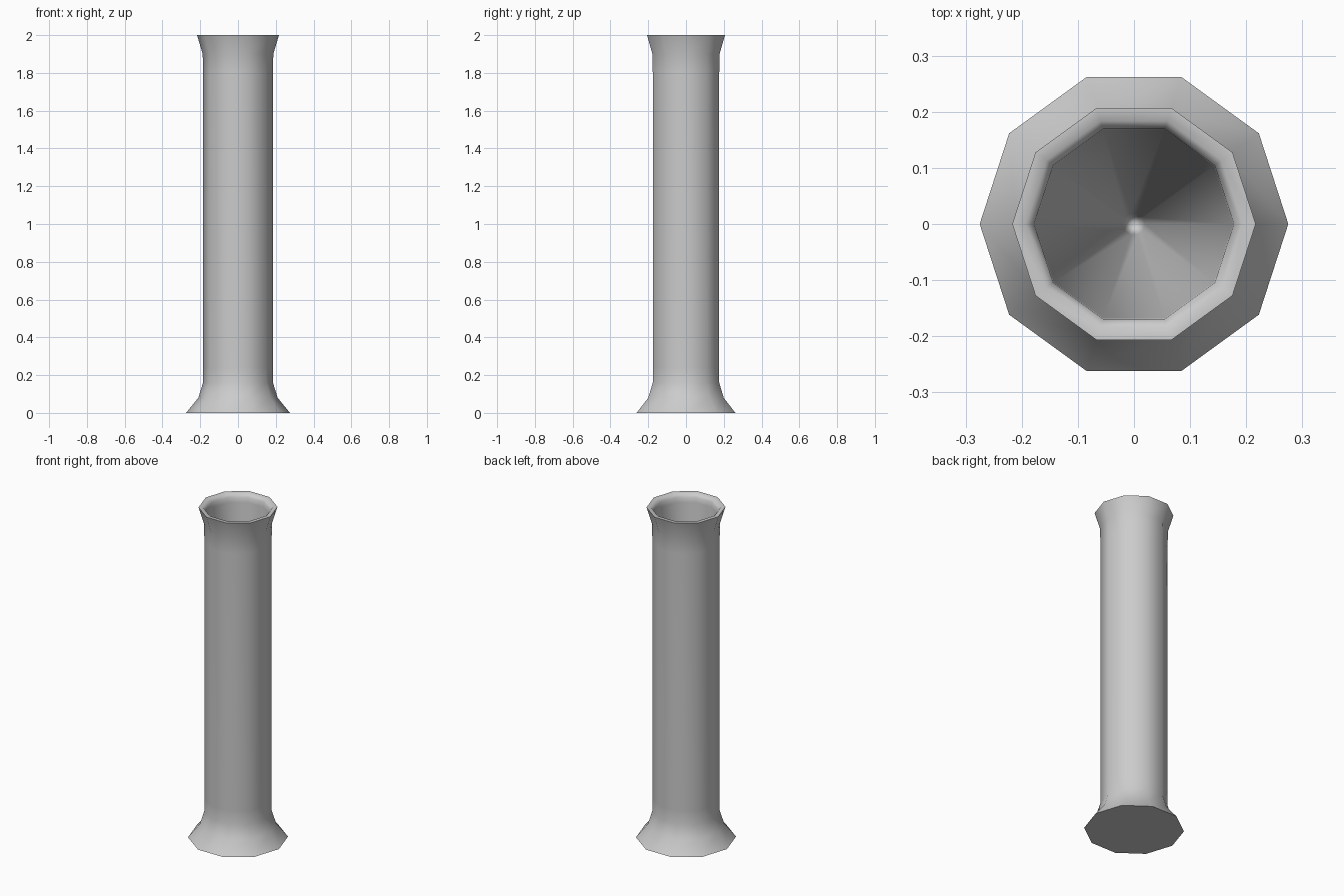
import bpy, bmesh, math

if "Cube" in bpy.data.objects:
    bpy.data.objects.remove(bpy.data.objects["Cube"])

SIDES = 10

def lathe(name, profile):
    """Spin a (radius, z) profile into a ten-sided solid; radius 0 makes a point."""
    bm = bmesh.new()
    rings = []
    for r, z in profile:
        if r == 0:
            rings.append([bm.verts.new((0, 0, z))] * SIDES)
        else:
            rings.append([bm.verts.new((r * math.cos(2 * math.pi * i / SIDES),
                                        r * math.sin(2 * math.pi * i / SIDES), z))
                          for i in range(SIDES)])
    bm.faces.new(rings[0][::-1])  # flat underside
    for a, b in zip(rings, rings[1:]):
        for i in range(SIDES):
            j = (i + 1) % SIDES
            if b[i] is b[j]:
                bm.faces.new((a[i], a[j], b[i]))
            else:
                bm.faces.new((a[i], a[j], b[j], b[i]))
    bmesh.ops.recalc_face_normals(bm, faces=bm.faces)
    mesh = bpy.data.meshes.new(name)
    bm.to_mesh(mesh)
    bm.free()
    obj = bpy.data.objects.new(name, mesh)
    bpy.context.collection.objects.link(obj)
    return obj

# Flared foot, straight shaft, flared lip, then the tapering hollow inside
column = lathe("hollow_column", [
    (0.275, 0.0), (0.21, 0.08), (0.185, 0.16), (0.185, 0.24),
    (0.185, 1.8), (0.187, 1.9), (0.217, 2.0),
    (0.193, 2.0), (0.178, 1.98), (0.176, 1.95), (0.02, 0.45), (0.0, 0.25)])

# Mid-grey surface
grey = bpy.data.materials.new("mid_grey")
grey.diffuse_color = (0.52, 0.52, 0.52, 1)
grey.use_nodes = True
grey.node_tree.nodes["Principled BSDF"].inputs["Base Color"].default_value = grey.diffuse_color
column.data.materials.append(grey)

# Smooth sides with crisp foot and lip edges
bpy.context.view_layer.objects.active = column
column.select_set(True)
bpy.ops.object.shade_smooth_by_angle(angle=math.radians(60))
